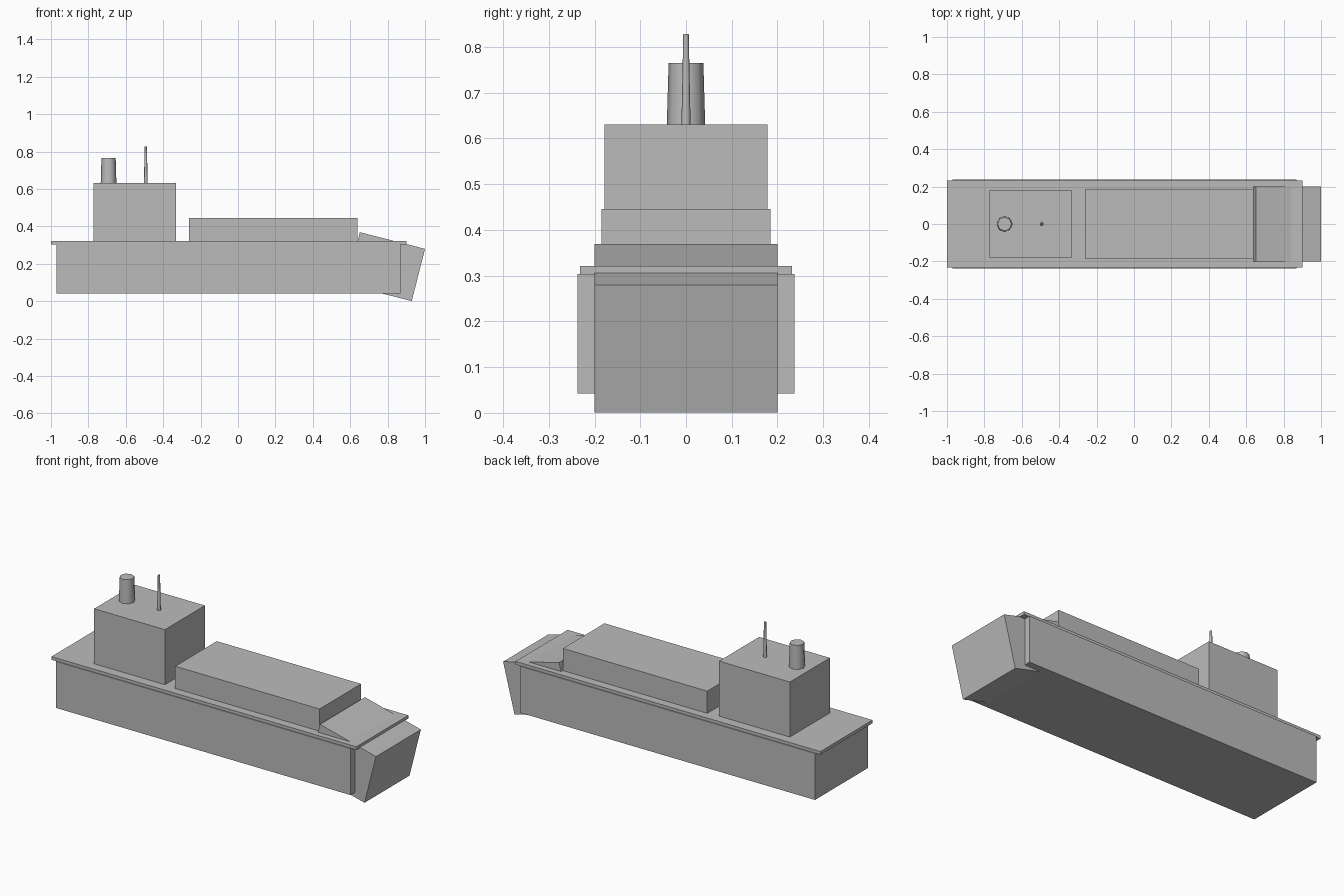
import bpy
import math

if "Cube" in bpy.data.objects:
    bpy.data.objects.remove(bpy.data.objects["Cube"], do_unlink=True)

# Single paint colour
paint = bpy.data.materials.new("ship_grey")
paint.use_nodes = True
grey = (0.5, 0.5, 0.5, 1)
paint.diffuse_color = grey
paint.node_tree.nodes["Principled BSDF"].inputs["Base Color"].default_value = grey


def box(name, x, half_width, z):
    """Box centred on y = 0, from (low, high) spans in x and z."""
    bpy.ops.mesh.primitive_cube_add(size=1, location=(sum(x) / 2, 0, sum(z) / 2))
    ob = bpy.context.object
    ob.name = name
    ob.scale = (x[1] - x[0], 2 * half_width, z[1] - z[0])
    bpy.ops.object.transform_apply(location=False, rotation=False, scale=True)
    ob.data.materials.append(paint)
    return ob


def taper(name, x, r_base, r_top, z):
    """Eight-sided tapered post standing on the bridge roof."""
    bpy.ops.mesh.primitive_cone_add(vertices=8, radius1=r_base, radius2=r_top,
                                    depth=z[1] - z[0], location=(x, 0, sum(z) / 2))
    ob = bpy.context.object
    ob.name = name
    ob.data.materials.append(paint)
    bpy.ops.object.shade_smooth_by_angle(angle=math.radians(50))
    return ob


# Hull and overhanging deck
box("hull", (-0.97, 0.868), 0.237, (0.042, 0.304))
box("deck", (-1.0, 0.9), 0.232, (0.303, 0.321))

# Raked bow block
bow = box("bow", (0.61, 0.97), 0.2, (0.041, 0.329))
bow.rotation_euler.y = math.radians(14.3)

# Deck structures
box("bridge_house", (-0.772, -0.331), 0.178, (0.32, 0.631))
box("cargo_hold", (-0.262, 0.638), 0.185, (0.32, 0.446))

# Funnel and mast
taper("funnel", -0.692, 0.042, 0.038, (0.63, 0.765))
taper("mast", -0.493, 0.01, 0.006, (0.63, 0.828))
